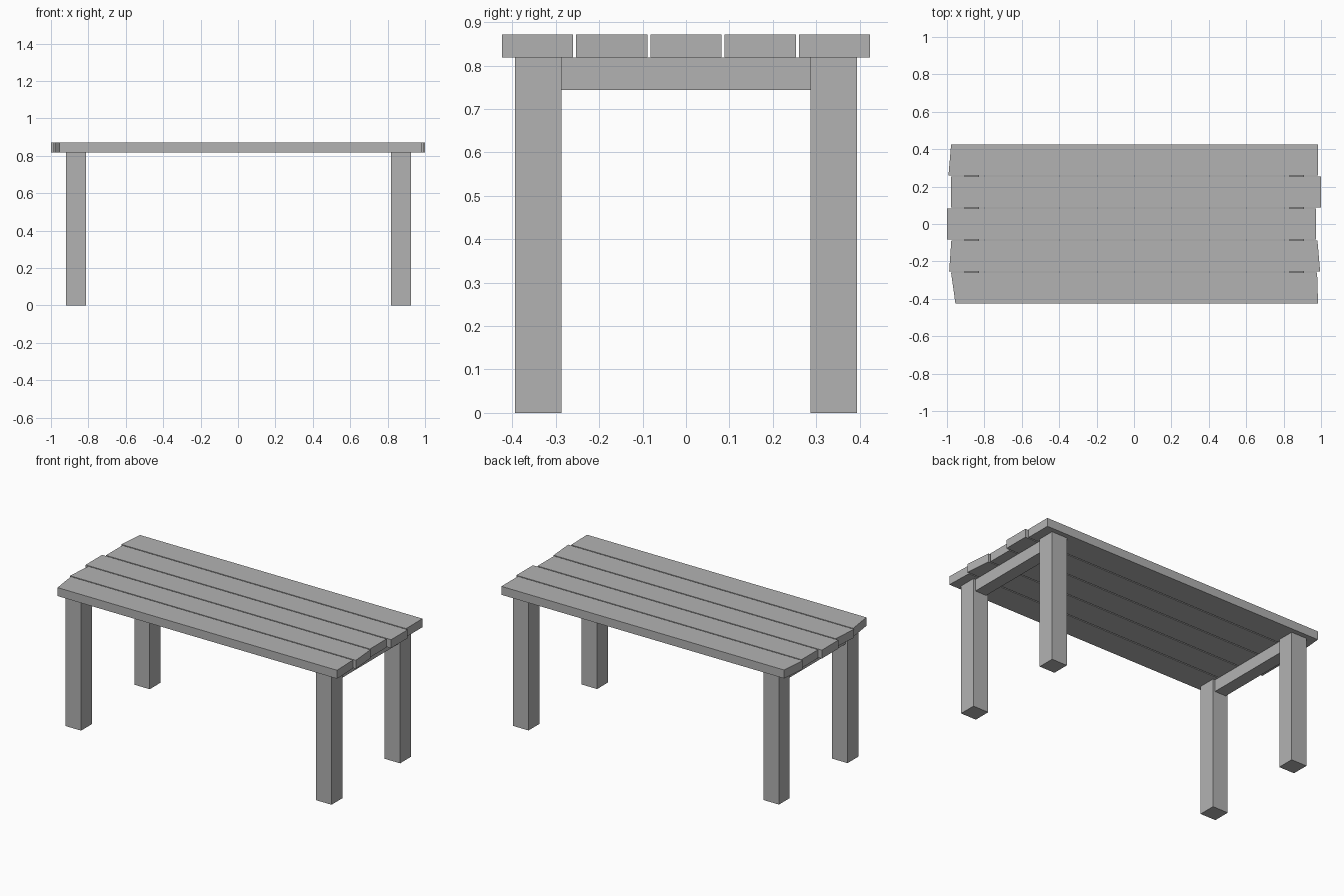
import bpy
import bmesh

default = bpy.data.objects.get("Cube")
if default:
    bpy.data.objects.remove(default, do_unlink=True)

wood = bpy.data.materials.new("plain_grey")
wood.use_nodes = True
GREY = (0.448, 0.448, 0.448, 1.0)
wood.diffuse_color = GREY
wood.node_tree.nodes["Principled BSDF"].inputs["Base Color"].default_value = GREY


def prism(name, outline, bottom, top):
    """Extrude a flat outline in plan from bottom to top."""
    bm = bmesh.new()
    face = bm.faces.new([bm.verts.new((x, y, bottom)) for x, y in outline])
    grown = bmesh.ops.extrude_face_region(bm, geom=[face])["geom"]
    verts = [v for v in grown if isinstance(v, bmesh.types.BMVert)]
    bmesh.ops.translate(bm, verts=verts, vec=(0, 0, top - bottom))
    bmesh.ops.recalc_face_normals(bm, faces=bm.faces)
    mesh = bpy.data.meshes.new(name)
    bm.to_mesh(mesh)
    bm.free()
    mesh.materials.append(wood)
    obj = bpy.data.objects.new(name, mesh)
    bpy.context.collection.objects.link(obj)
    return obj


def box(name, cx, cy, width, depth, bottom, top):
    w, d = width / 2, depth / 2
    return prism(name, [(cx - w, cy - d), (cx + w, cy - d),
                        (cx + w, cy + d), (cx - w, cy + d)], bottom, top)


SEAT_BOTTOM, SEAT_TOP = 0.818, 0.871
PITCH, PLANK = 0.171, 0.164
LEG, LEG_Y = 0.107, 0.34

# Seat planks with unevenly sawn ends:
# front left, front right, back right, back left
ends = [
    (-0.955, 0.984, 0.979, -0.978),
    (-0.988, 0.995, 0.981, -0.977),
    (-1.0, 0.973, 0.973, -1.0),
    (-0.979, 1.0, 1.0, -0.979),
    (-0.992, 0.984, 0.984, -0.978),
]
for i, (fl, fr, br, bl) in enumerate(ends):
    y = (i - 2) * PITCH
    f, b = y - PLANK / 2, y + PLANK / 2
    prism(f"seat_plank_{i + 1}", [(fl, f), (fr, f), (br, b), (bl, b)],
          SEAT_BOTTOM, SEAT_TOP)

# Legs and the rail joining each pair
for side, x in (("right", -0.867), ("left", 0.871)):
    for end, y in (("front", -LEG_Y), ("back", LEG_Y)):
        box(f"{end}_{side}_leg", x, y, LEG, LEG, 0, SEAT_BOTTOM)
    box(f"{side}_rail", x, 0, 0.078, 2 * LEG_Y - LEG, 0.744, SEAT_BOTTOM)
